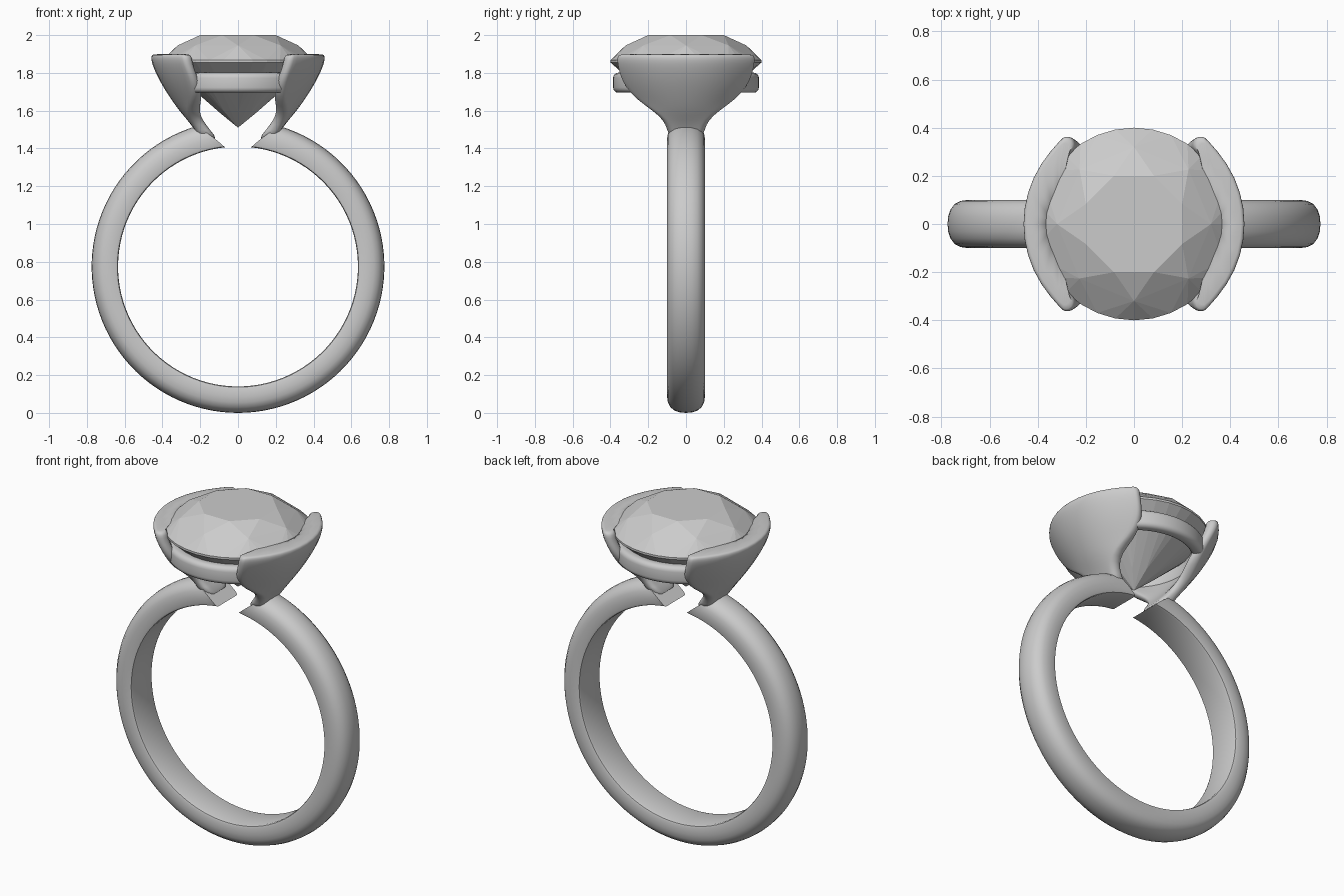
import bpy, bmesh, math
from math import sin, cos, pi, radians

cube = bpy.data.objects.get("Cube")
if cube:
    bpy.data.objects.remove(cube, do_unlink=True)

grey = bpy.data.materials.new("light grey")
grey.use_nodes = True
grey.diffuse_color = (0.6, 0.6, 0.6, 1)
grey.node_tree.nodes["Principled BSDF"].inputs["Base Color"].default_value = (0.6, 0.6, 0.6, 1)


def finish(name, bm, smooth=True, angle=50):
    bmesh.ops.recalc_face_normals(bm, faces=bm.faces)
    mesh = bpy.data.meshes.new(name)
    bm.to_mesh(mesh)
    bm.free()
    mesh.materials.append(grey)
    obj = bpy.data.objects.new(name, mesh)
    bpy.context.collection.objects.link(obj)
    if smooth:
        bpy.ops.object.select_all(action='DESELECT')
        obj.select_set(True)
        bpy.context.view_layer.objects.active = obj
        bpy.ops.object.shade_smooth_by_angle(angle=radians(angle))
    return obj


def loft(name, rings, closed=False, angle=50):
    """Skin a list of equal point loops, capped unless closed."""
    bm = bmesh.new()
    rows = [[bm.verts.new(p) for p in ring] for ring in rings]
    n = len(rows[0])
    for i in range(len(rows) if closed else len(rows) - 1):
        a, b = rows[i], rows[(i + 1) % len(rows)]
        for j in range(n):
            k = (j + 1) % n
            bm.faces.new((a[j], a[k], b[k], b[j]))
    if not closed:
        bm.faces.new(rows[0])
        bm.faces.new(rows[-1])
    return finish(name, bm, angle=angle)


def rounded_rect(half_a, half_b, corner, steps=4, side=6):
    """Rounded rectangle outline with extra points on the two long sides."""
    pts = []
    for q, (sa, sb) in enumerate(((1, 1), (-1, 1), (-1, -1), (1, -1))):
        for s in range(steps + 1):
            t = (q + s / steps) * pi / 2
            pts.append((sa * (half_a - corner) + corner * cos(t),
                        sb * (half_b - corner) + corner * sin(t)))
        if q % 2 == 0:
            for s in range(1, side):
                pts.append((sa * (half_a - corner) * (1 - 2 * s / side), sb * half_b))
    return pts


# Open band: flat inside, domed outside, slanted ends at the top
half = [(0.635, 0.085), (0.639, 0.096), (0.65, 0.1), (0.69, 0.1), (0.72, 0.096),
        (0.745, 0.083), (0.763, 0.06), (0.772, 0.032)]
section = half + [(0.775, 0)] + [(r, -y) for r, y in reversed(half)]
SEG = 96
rings = []
for i in range(SEG + 1):
    ring = []
    for r, y in section:
        start = radians(6.3 + (r - 0.635) / 0.14 * 10.4)
        a = start + (2 * pi - 2 * start) * i / SEG
        ring.append((r * sin(a), y, 0.775 + r * cos(a)))
    rings.append(ring)
loft("band", rings)

# Flared arms: height, inner x, outer x, half width, roundness about the stone
arm_rows = [
    (1.44, 0.10, 0.20, 0.085, 0.0), (1.50, 0.15, 0.228, 0.098, 0.1),
    (1.55, 0.193, 0.268, 0.118, 0.4), (1.60, 0.235, 0.312, 0.17, 0.8),
    (1.65, 0.275, 0.350, 0.235, 1), (1.70, 0.312, 0.385, 0.285, 1),
    (1.75, 0.348, 0.416, 0.318, 1), (1.80, 0.375, 0.442, 0.338, 1),
    (1.85, 0.392, 0.462, 0.348, 1), (1.882, 0.395, 0.467, 0.350, 1),
    (1.896, 0.402, 0.461, 0.344, 1), (1.90, 0.415, 0.448, 0.330, 1)]
for side, name in ((1, "left_arm"), (-1, "right_arm")):
    rings = []
    for z, xi, xo, w, bend in arm_rows:
        mid, h = (xi + xo) / 2, (xo - xi) / 2
        length = mid * math.asin(min(w / mid, 1)) * bend + w * (1 - bend)
        ring = []
        for u, v in rounded_rect(length, h, min(h * 0.95, 0.034)):
            a, r = u / mid, mid + v
            x = r * cos(a) * bend + r * (1 - bend)
            y = r * sin(a) * bend + u * (1 - bend)
            ring.append((side * x, y, z))
        rings.append(ring)
    arm = loft(name, rings, angle=80)
    arm.modifiers.new("smooth", 'SUBSURF').levels = 1
    arm.modifiers["smooth"].render_levels = 1

# Support ring under the stone
rings = []
for i in range(72):
    a = 2 * pi * i / 72
    rings.append([((0.35 + u) * cos(a), (0.35 + u) * sin(a), 1.748 + v)
                  for u, v in rounded_rect(0.036, 0.053, 0.028, side=1)])
loft("support_ring", rings, closed=True)

# Brilliant cut stone: convex hull of table, crown, girdle, pavilion and culet
bm = bmesh.new()
for count, radius, z, turn in ((8, 0.2165, 2.0, 0.5), (8, 0.32, 1.945, 0),
                               (32, 0.4, 1.867, 0), (32, 0.4, 1.855, 0),
                               (8, 0.1, 1.592, 0), (1, 0, 1.51, 0)):
    for i in range(count):
        a = 2 * pi * (i + turn) / count
        bm.verts.new((radius * cos(a), radius * sin(a), z))
bmesh.ops.convex_hull(bm, input=bm.verts)
bmesh.ops.dissolve_limit(bm, angle_limit=radians(1), verts=bm.verts, edges=bm.edges)
finish("stone", bm, smooth=False)
